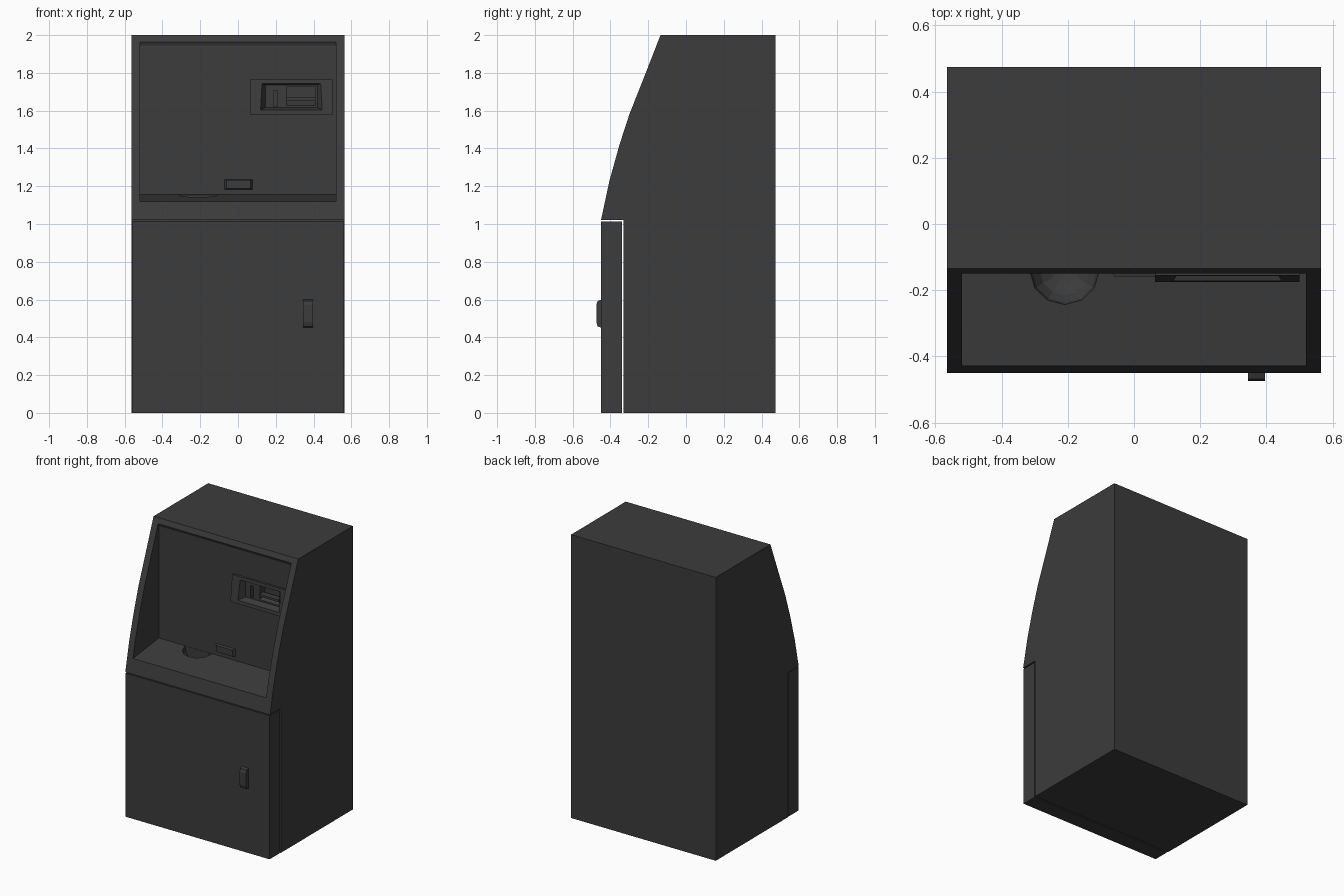
import bpy, bmesh
from mathutils import Vector, Matrix

if "Cube" in bpy.data.objects:
    bpy.data.objects.remove(bpy.data.objects["Cube"])

mat = bpy.data.materials.new("dark_grey")
mat.diffuse_color = (0.045, 0.045, 0.045, 1)
mat.use_nodes = True
mat.node_tree.nodes["Principled BSDF"].inputs["Base Color"].default_value = mat.diffuse_color


def finish(name, bm):
    bmesh.ops.recalc_face_normals(bm, faces=bm.faces)
    me = bpy.data.meshes.new(name)
    bm.to_mesh(me)
    bm.free()
    me.materials.append(mat)
    ob = bpy.data.objects.new(name, me)
    bpy.context.collection.objects.link(ob)
    return ob


def extrude_x(name, profile, x0, x1):
    """Solid from a (y, z) profile swept along x."""
    bm = bmesh.new()
    f = bm.faces.new([bm.verts.new((x0, y, z)) for y, z in profile])
    r = bmesh.ops.extrude_face_region(bm, geom=[f])
    vs = [v for v in r["geom"] if isinstance(v, bmesh.types.BMVert)]
    bmesh.ops.translate(bm, verts=vs, vec=(x1 - x0, 0, 0))
    return finish(name, bm)


def frustum(name, front, y0, back, y1):
    """Tapered block between two (x0, x1, z0, z1) rectangles."""
    bm = bmesh.new()
    rings = []
    for (a, b, c, d), y in ((front, y0), (back, y1)):
        rings.append([bm.verts.new((x, y, z)) for x, z in ((a, c), (b, c), (b, d), (a, d))])
    for ring in rings:
        bm.faces.new(ring)
    for i in range(4):
        j = (i + 1) % 4
        bm.faces.new((rings[0][i], rings[0][j], rings[1][j], rings[1][i]))
    return finish(name, bm)


def cut(cutter, *targets):
    for ob in targets:
        m = ob.modifiers.new("cut", "BOOLEAN")
        m.operation = "DIFFERENCE"
        m.solver = "EXACT"
        m.object = cutter
        bpy.context.view_layer.objects.active = ob
        bpy.ops.object.modifier_apply(modifier=m.name)
    bpy.data.objects.remove(cutter)


# cabinet shell with curved brow and a step for the door
cabinet = extrude_x("cabinet", [
    (0.475, 0), (0.475, 2), (-0.135, 2), (-0.213, 1.8), (-0.30, 1.58),
    (-0.352, 1.42), (-0.405, 1.23), (-0.45, 1.02), (-0.33, 1.02), (-0.33, 0)],
    -0.565, 0.565)

# screen alcove: vertical back wall, gently sloping shelf
cut(extrude_x("alcove_cutter", [
    (-0.14, 1.155), (-0.14, 1.945), (-0.149, 1.965), (-0.6, 1.965), (-0.6, 1.0995)],
    -0.52, 0.52), cabinet)

# half bowl in the shelf
bm = bmesh.new()
bmesh.ops.create_uvsphere(bm, u_segments=12, v_segments=8, radius=0.105,
                          matrix=Matrix.Translation((-0.21, -0.141, 1.155)))
r = bmesh.ops.bisect_plane(bm, geom=bm.verts[:] + bm.edges[:] + bm.faces[:],
                           plane_co=Vector((0, -0.1415, 0)), plane_no=Vector((0, 1, 0)),
                           clear_outer=True)
bmesh.ops.holes_fill(bm, edges=[e for e in bm.edges if e.is_boundary])
cut(finish("bowl_cutter", bm), cabinet)

# tilted reader plate on the back wall
plate = extrude_x("reader_plate", [
    (-0.138, 1.58), (-0.175, 1.58), (-0.155, 1.765), (-0.138, 1.765)], 0.063, 0.5)
cut(frustum("reader_cutter", (0.115, 0.45, 1.602, 1.75), -0.18,
            (0.145, 0.42, 1.617, 1.735), -0.125), plate, cabinet)

# wedge pocket and small slot inside the reader
cut(extrude_x("pocket_cutter", [
    (-0.13, 1.625), (-0.07, 1.655), (-0.07, 1.725), (-0.13, 1.725)], 0.258, 0.41), cabinet)
cut(frustum("slot_cutter", (0.187, 0.21, 1.625, 1.708), -0.13,
            (0.187, 0.21, 1.625, 1.708), -0.09), cabinet)
frustum("reader_bar", (0.258, 0.41, 1.655, 1.67), -0.135,
        (0.258, 0.41, 1.655, 1.67), -0.09)

# receipt lip
frustum("receipt_lip", (-0.06, 0.067, 1.188, 1.232), -0.158,
        (-0.073, 0.078, 1.183, 1.237), -0.138)

# lower door and handle
extrude_x("door", [(-0.45, 0), (-0.45, 1.013), (-0.34, 1.013), (-0.34, 0)], -0.562, 0.562)
extrude_x("door_handle", [
    (-0.448, 0.45), (-0.468, 0.458), (-0.475, 0.48), (-0.475, 0.57),
    (-0.468, 0.592), (-0.448, 0.6)], 0.345, 0.396)
